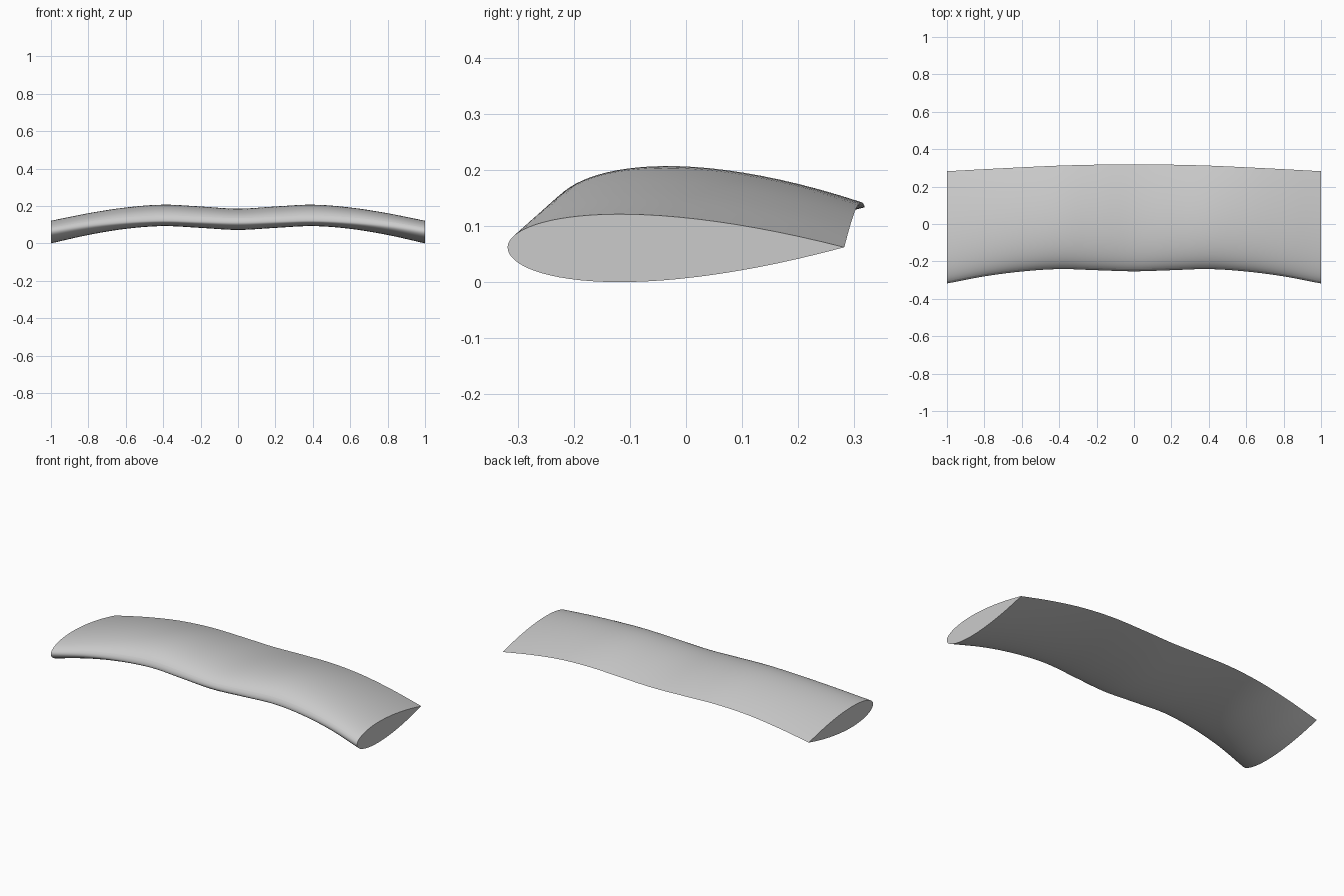
import bpy, bmesh, math

if "Cube" in bpy.data.objects:
    bpy.data.objects.remove(bpy.data.objects["Cube"])

# half-span stations: x, nose y, nose z, tail y, tail z, upper bulge, lower bulge
STATIONS = [
    (0.00, -0.253, 0.110, 0.318, 0.133, 0.067, 0.045),
    (0.20, -0.247, 0.115, 0.317, 0.138, 0.074, 0.039),
    (0.40, -0.241, 0.120, 0.312, 0.142, 0.079, 0.034),
    (0.60, -0.254, 0.112, 0.303, 0.131, 0.073, 0.040),
    (0.80, -0.280, 0.093, 0.293, 0.102, 0.065, 0.051),
    (1.00, -0.318, 0.062, 0.282, 0.062, 0.059, 0.062),
]
SPAN_STEPS = 50
CHORD_STEPS = 28
CREASE = 4          # chord step of the nose band edge


def station(x):
    """Smoothly interpolated section values at a span position."""
    u = min(abs(x) / 0.2, 4.9999)
    i = int(u)
    f = u - i
    n = len(STATIONS)

    def row(k):
        if k < 0:
            return STATIONS[-k]            # symmetric about the centre
        if k >= n:
            return tuple(2 * a - b for a, b in zip(STATIONS[-1], STATIONS[-2]))
        return STATIONS[k]
    out = []
    for a, b, c, d in zip(row(i - 1), row(i), row(i + 1), row(i + 2)):
        out.append(b + 0.5 * f * (c - a + f * (2 * a - 5 * b + 4 * c - d
                                               + f * (3 * (b - c) + d - a))))
    return out[1:]


def section(x):
    """Closed aerofoil loop: tail, over the top, nose, back underneath."""
    ny, nz, ty, tz, up, low = station(x)
    pts = []
    for k in range(-CHORD_STEPS, CHORD_STEPS):
        t = (abs(k) / CHORD_STEPS) ** 2
        h = 2.598 * math.sqrt(t) * (1 - t)
        h *= up if k < 0 else -low
        pts.append((x, ny + (ty - ny) * t, nz + (tz - nz) * t + h))
    return pts


# wing body lofted through the sections
bm = bmesh.new()
rings = [[bm.verts.new(p) for p in section(-1 + 2 * i / SPAN_STEPS)]
         for i in range(SPAN_STEPS + 1)]
count = len(rings[0])
for a, b in zip(rings, rings[1:]):
    for j in range(count):
        k = (j + 1) % count
        bm.faces.new((a[j], a[k], b[k], b[j]))

# flat end caps
bm.faces.new(rings[0])
bm.faces.new(rings[-1])
bmesh.ops.recalc_face_normals(bm, faces=bm.faces)
mesh = bpy.data.meshes.new("wing")
bm.to_mesh(mesh)
bm.free()

wing = bpy.data.objects.new("wing", mesh)
bpy.context.collection.objects.link(wing)
bpy.context.view_layer.objects.active = wing
wing.select_set(True)
bpy.ops.object.shade_smooth_by_angle(angle=math.radians(35))

# sharp line along the upper edge of the nose band
crease = CHORD_STEPS - CREASE
for e in mesh.edges:
    if all(v % count == crease for v in e.vertices):
        e.use_edge_sharp = True

gray = bpy.data.materials.new("light gray")
gray.diffuse_color = (0.6, 0.6, 0.6, 1)
gray.use_nodes = True
gray.node_tree.nodes["Principled BSDF"].inputs["Base Color"].default_value = gray.diffuse_color
mesh.materials.append(gray)
